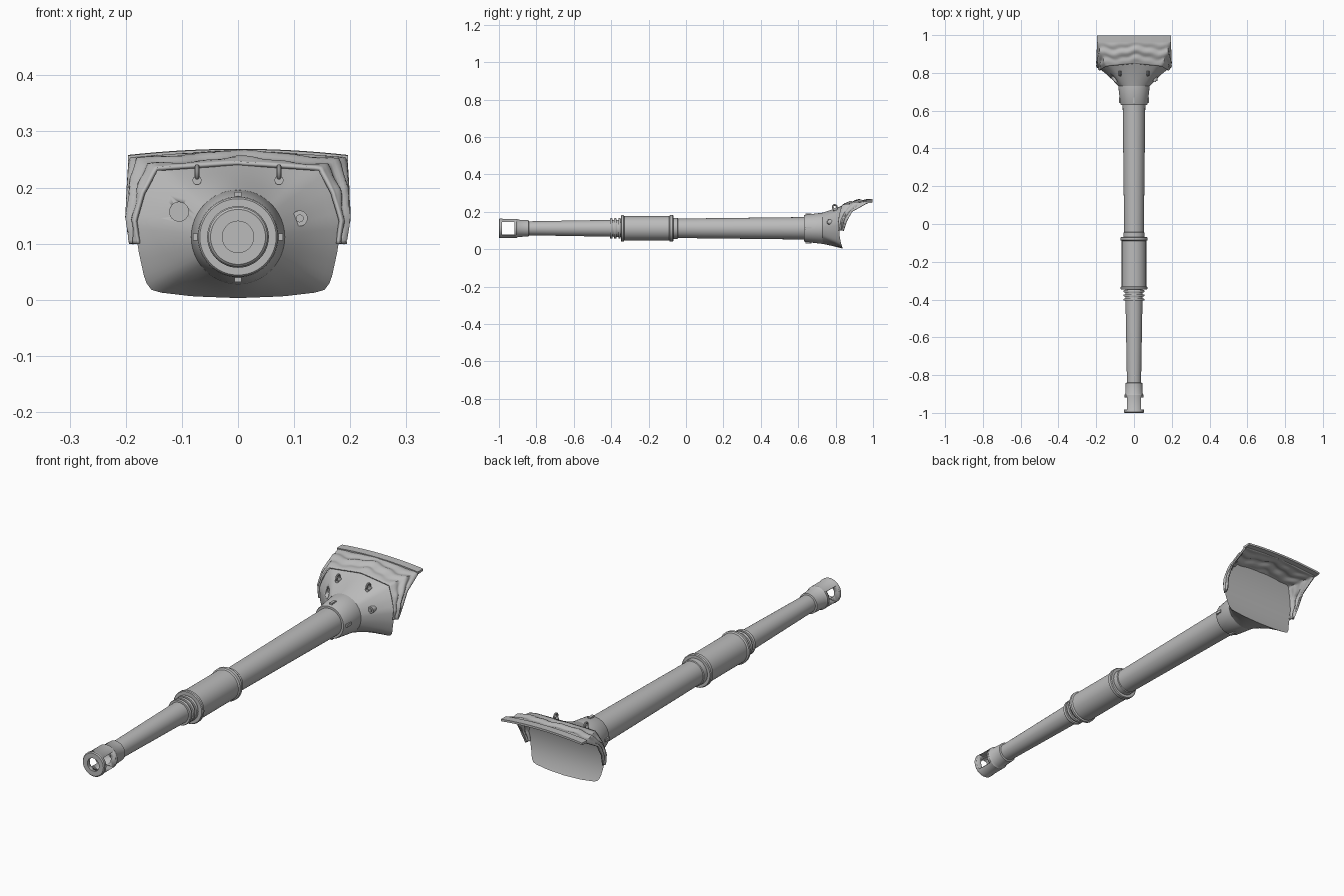
import bpy, bmesh, math
from mathutils import Vector

if "Cube" in bpy.data.objects:
    bpy.data.objects.remove(bpy.data.objects["Cube"])

AXIS_Z = 0.112
steel = bpy.data.materials.new("grey steel")
steel.diffuse_color = (0.5, 0.5, 0.5, 1)
steel.use_nodes = True
steel.node_tree.nodes["Principled BSDF"].inputs["Base Color"].default_value = steel.diffuse_color


def finish(bm, name, angle=35):
    bmesh.ops.recalc_face_normals(bm, faces=bm.faces)
    me = bpy.data.meshes.new(name)
    bm.to_mesh(me)
    bm.free()
    ob = bpy.data.objects.new(name, me)
    bpy.context.collection.objects.link(ob)
    me.materials.append(steel)
    bpy.ops.object.select_all(action='DESELECT')
    ob.select_set(True)
    bpy.context.view_layer.objects.active = ob
    bpy.ops.object.shade_smooth_by_angle(angle=math.radians(angle))
    return ob


def bridge(bm, a, b, closed=True):
    n = len(a)
    for i in range(n if closed else n - 1):
        j = (i + 1) % n
        bm.faces.new((a[i], a[j], b[j], b[i]))


def lathe(name, profile, loop=False, n=48):
    """Turn (y, radius) points about the barrel axis."""
    bm = bmesh.new()
    rings = []
    for y, r in profile:
        rings.append([bm.verts.new((r * math.sin(2 * math.pi * k / n), y,
                                    AXIS_Z + r * math.cos(2 * math.pi * k / n))) for k in range(n)])
    for a, b in zip(rings, rings[1:]):
        bridge(bm, a, b)
    if loop:
        bridge(bm, rings[-1], rings[0])
    else:
        bm.faces.new(rings[0])
        bm.faces.new(rings[-1])
    return finish(bm, name)


def box(name, lo, hi):
    bm = bmesh.new()
    bmesh.ops.create_cube(bm, size=1)
    for v in bm.verts:
        v.co = Vector([(l + h) / 2 + c * (h - l) for l, h, c in zip(lo, hi, v.co)])
    return finish(bm, name)


def rod(name, x, z, y0, y1, r):
    bm = bmesh.new()
    bmesh.ops.create_cone(bm, cap_ends=True, segments=24, radius1=r, radius2=r, depth=y1 - y0)
    for v in bm.verts:
        v.co = Vector((x + v.co.x, (y0 + y1) / 2 + v.co.z, z + v.co.y))
    return finish(bm, name)


def cut(ob, cutter):
    m = ob.modifiers.new("cut", 'BOOLEAN')
    m.operation, m.solver, m.object = 'DIFFERENCE', 'EXACT', cutter
    cutter.hide_render = True
    cutter.hide_set(True)


# Muzzle brake with a bore and side windows
brake = lathe("muzzle_brake", [
    (-1.0, .028), (-1.0, .049), (-.996, .053), (-.985, .053), (-.982, .051), (-.905, .051),
    (-.898, .046), (-.842, .044), (-.84, .038), (-.84, .028)], loop=True)
cut(brake, box("brake_window_cutter", (-.1, -.983, AXIS_Z - .034), (.1, -.918, AXIS_Z + .034)))

# Barrel sections
lathe("front_tube", [(-.86, .037), (-.40, .045), (-.33, .046)])
for y in (-.40, -.378, -.356):
    lathe("tube_ring", [(y - .006, .046), (y - .006, .053), (y - .003, .055),
                        (y + .003, .055), (y + .006, .053), (y + .006, .046)])
lathe("evacuator_sleeve", [
    (-.348, .045), (-.348, .068), (-.344, .071), (-.334, .071), (-.33, .065), (-.09, .065),
    (-.086, .071), (-.072, .071), (-.068, .068), (-.068, .05)])
lathe("rear_tube", [(-.08, .056), (-.045, .056), (-.043, .052), (.3, .056), (.64, .060)])
lathe("mantlet_collar", [(.63, .058), (.63, .069), (.636, .072), (.735, .084), (.76, .08)])
for k in range(4):
    a = k * math.pi / 2
    cx, cz = .074 * math.sin(a), AXIS_Z + .074 * math.cos(a)
    box("collar_block", (cx - .006, .64, cz - .006), (cx + .006, .67, cz + .006))

# Mantlet shell: round collar flaring to a broad shield with a concave back
HALF = [(0, .003), (.08, .006), (.148, .014), (.158, .02), (.166, .035), (.178, .09),
        (.183, .14), (.168, .19), (.145, .233), (.13, .238), (0, .244)]
OUTLINE = HALF + [(-x, z) for x, z in HALF[-2:0:-1]]


def outline_point(a):
    """Where a ray from the barrel axis meets the shield outline."""
    dx, dz = math.sin(a), -math.cos(a)
    for (x1, z1), (x2, z2) in zip(OUTLINE, OUTLINE[1:] + OUTLINE[:1]):
        ex, ez = x2 - x1, z2 - z1
        det = ex * dz - ez * dx
        if abs(det) < 1e-9:
            continue
        px, pz = x1, z1 - AXIS_Z
        t = (ex * pz - ez * px) / det
        s = (dx * pz - dz * px) / det
        if t > 0 and -1e-6 <= s <= 1 + 1e-6:
            return t * dx, AXIS_Z + t * dz
    return dx * .15, AXIS_Z + dz * .1


def back_y(z):
    return .82 + (.02 * ((.1 - z) / .1) ** 2 if z < .1 else .04 * ((z - .1) / .145) ** 2)


N = 80
bm = bmesh.new()
rings = []
for t, bulge in ((0, 0), (.3, .004), (.6, .005), (.85, .002), (1, 0)):
    ring = []
    for k in range(N):
        a = 2 * math.pi * k / N
        ox, oz = outline_point(a)
        c = Vector((.083 * math.sin(a), .73, AXIS_Z - .083 * math.cos(a)))
        p = c.lerp(Vector((ox, back_y(oz), oz)), t)
        p.y += bulge
        ring.append(bm.verts.new(p))
    rings.append(ring)
for a, b in zip(rings, rings[1:]):
    bridge(bm, a, b)
bm.faces.new(rings[0])
last = rings[-1]
bm.faces.new((last[0], last[1], last[N - 1]))
for k in range(1, N // 2 - 1):
    bm.faces.new((last[k], last[k + 1], last[N - k - 1], last[N - k]))
bm.faces.new((last[N // 2 - 1], last[N // 2], last[N // 2 + 1]))
mantlet = finish(bm, "mantlet_shell", 30)
cut(mantlet, rod("sight_hole_cutter", -.105, .157, .70, .795, .017))

# Port and bolt on the other side
rod("port_ring", .11, .145, .758, .79, .014)
rod("port_bolt", .11, .145, .753, .78, .007)

# Lifting eyes
for x in (-.073, .073):
    bm = bmesh.new()
    major, minor, nu, nv = .011, .0045, 20, 10
    loops = []
    for i in range(nu):
        a = 2 * math.pi * i / nu
        loops.append([bm.verts.new((
            x + minor * math.sin(b), .795 + (major + minor * math.cos(b)) * math.cos(a),
            .226 + (major + minor * math.cos(b)) * math.sin(a)))
            for b in (2 * math.pi * j / nv for j in range(nv))])
    for i in range(nu):
        bridge(bm, loops[i], loops[(i + 1) % nu])
    finish(bm, "lifting_eye")
    rod("lifting_eye_base", x, .213, .785, .81, .008)

# Wrinkled canvas cover from the shield edge back to the roof strip
FRONT = [(.176, .815, .10), (.182, .815, .14), (.168, .822, .19), (.145, .835, .233), (0, .85, .243)]
BACK = [(.184, .842, .10), (.194, .86, .15), (.195, .888, .2), (.192, .975, .25), (0, .975, .262)]


def arch(pts):
    pts = [Vector(p) for p in pts]
    full = pts + [Vector((-p.x, p.y, p.z)) for p in pts[-2::-1]]
    out = []
    for i, (p, q) in enumerate(zip(full, full[1:])):
        steps = 16 if i in (3, 4) else 7
        out += [p.lerp(q, s / steps) for s in range(steps)]
    return out + [full[-1]]


bm = bmesh.new()
rows = []
front, back = arch(FRONT), arch(BACK)
ROWS = 18
for r in range(ROWS + 1):
    v = r / ROWS
    row = []
    for i, (p, q) in enumerate(zip(front, back)):
        c = p.lerp(q, v)
        out = Vector((c.x * .8, 0, c.z - .1)).normalized()
        fold = math.sin(v * 5 * math.pi + 1.1 * math.sin(i * .31) + .6 * math.sin(i * .83))
        row.append(bm.verts.new(c + out * math.sin(math.pi * v) * (.006 + .005 * fold)))
    rows.append(row)
for a, b in zip(rows, rows[1:]):
    bridge(bm, a, b, closed=False)
cover = finish(bm, "canvas_cover", 50)
thick = cover.modifiers.new("thickness", 'SOLIDIFY')
thick.thickness, thick.offset = .007, 0

# Slightly arched roof strip along the rear edge
bm = bmesh.new()
sections = []
for i in range(17):
    x = -.196 + .392 * i / 16
    z = .253 + .011 * (1 - (x / .196) ** 2)
    sections.append([bm.verts.new((x, y, z + dz)) for y, dz in
                     ((.962, -.007), (.998, -.004), (.998, .005), (.962, .004))])
for a, b in zip(sections, sections[1:]):
    bridge(bm, a, b)
bm.faces.new(sections[0])
bm.faces.new(sections[-1])
finish(bm, "roof_strip")
